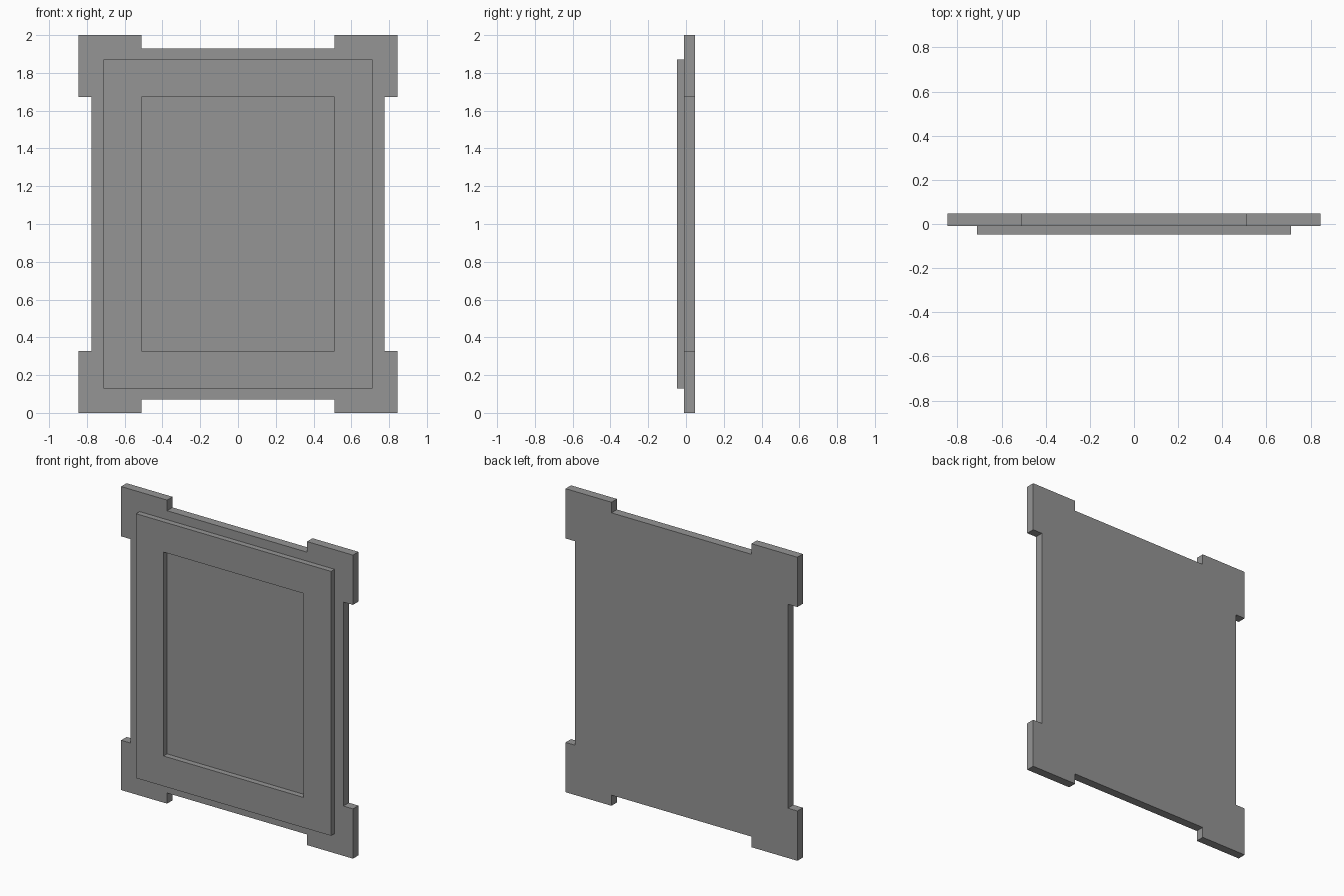
import bpy, bmesh

if "Cube" in bpy.data.objects:
    bpy.data.objects.remove(bpy.data.objects["Cube"])

grey = bpy.data.materials.new("grey")
grey.diffuse_color = (0.30, 0.30, 0.30, 1)
grey.use_nodes = True
grey.node_tree.nodes["Principled BSDF"].inputs["Base Color"].default_value = grey.diffuse_color

BACK, STEP, FRONT = 0.047, -0.01, -0.047   # depth layers along y


def finish(bm, name):
    bmesh.ops.recalc_face_normals(bm, faces=bm.faces)
    mesh = bpy.data.meshes.new(name)
    bm.to_mesh(mesh)
    bm.free()
    mesh.materials.append(grey)
    obj = bpy.data.objects.new(name, mesh)
    bpy.context.collection.objects.link(obj)
    return obj


def extrude_y(bm, faces, depth):
    geom = bmesh.ops.extrude_face_region(bm, geom=faces)["geom"]
    verts = [g for g in geom if isinstance(g, bmesh.types.BMVert)]
    bmesh.ops.translate(bm, verts=verts, vec=(0, depth, 0))


# Back plate: one quarter of the outline, mirrored round to a full notched panel
quarter = [(0.51, 0.93), (0.51, 1.0), (0.845, 1.0), (0.845, 0.672), (0.775, 0.672)]
right = quarter + [(x, -z) for x, z in reversed(quarter)]
outline = right + [(-x, z) for x, z in reversed(right)]
bm = bmesh.new()
face = bm.faces.new([bm.verts.new((x, BACK, 1 + z)) for x, z in outline])
extrude_y(bm, [face], STEP - BACK)
finish(bm, "back_plate")

# Raised rectangular frame on the front, open in the middle
bm = bmesh.new()
corners = [(-1, -1), (1, -1), (1, 1), (-1, 1)]
outer = [bm.verts.new((0.711 * x, STEP, 1 + 0.871 * z)) for x, z in corners]
inner = [bm.verts.new((0.51 * x, STEP, 1 + 0.672 * z)) for x, z in corners]
ring = [bm.faces.new((outer[i], outer[(i + 1) % 4], inner[(i + 1) % 4], inner[i]))
        for i in range(4)]
extrude_y(bm, ring, FRONT - STEP)
finish(bm, "front_frame")
